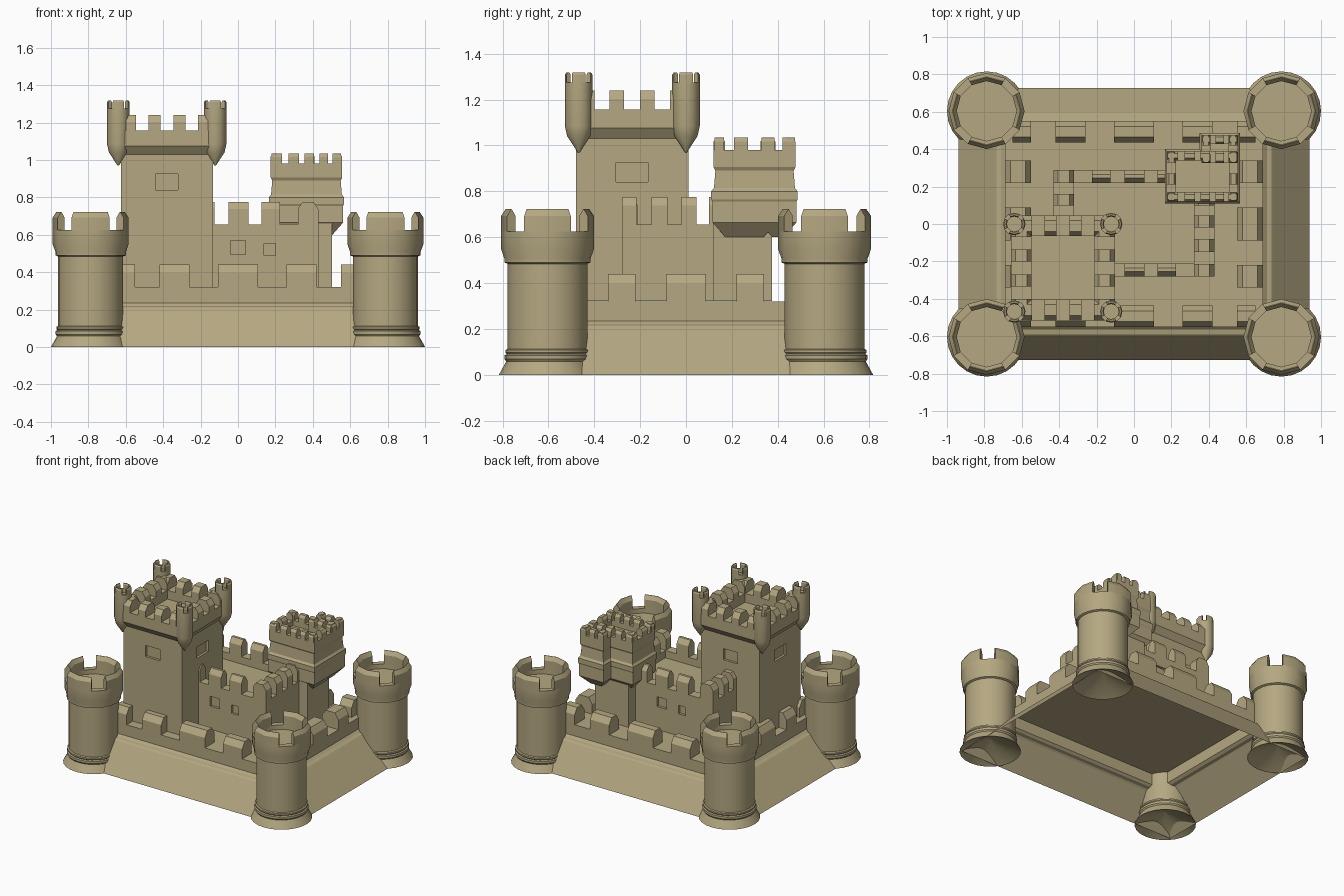
import bpy, bmesh, math

if "Cube" in bpy.data.objects:
    bpy.data.objects.remove(bpy.data.objects["Cube"])

STONE = bpy.data.materials.new("stone")
STONE.diffuse_color = (0.46, 0.39, 0.22, 1)
STONE.use_nodes = True
STONE.node_tree.nodes["Principled BSDF"].inputs["Base Color"].default_value = STONE.diffuse_color


def finish(name, bm, smooth=False):
    bmesh.ops.recalc_face_normals(bm, faces=bm.faces)
    me = bpy.data.meshes.new(name)
    bm.to_mesh(me)
    bm.free()
    ob = bpy.data.objects.new(name, me)
    bpy.context.collection.objects.link(ob)
    me.materials.append(STONE)
    if smooth:
        bpy.ops.object.select_all(action='DESELECT')
        ob.select_set(True)
        bpy.context.view_layer.objects.active = ob
        bpy.ops.object.shade_smooth_by_angle(angle=math.radians(31))
    return ob


def add_loft(bm, rings, bottom=True, top=True):
    """Skin a stack of closed rings of points."""
    vs = [[bm.verts.new(p) for p in r] for r in rings]
    n = len(vs[0])
    for a, b in zip(vs, vs[1:]):
        for i in range(n):
            j = (i + 1) % n
            bm.faces.new((a[i], a[j], b[j], b[i]))
    if bottom:
        bm.faces.new(vs[0][::-1])
    if top:
        bm.faces.new(vs[-1])


def rect(x0, x1, y0, y1, z, o=0):
    return [(x0 - o, y0 - o, z), (x1 + o, y0 - o, z), (x1 + o, y1 + o, z), (x0 - o, y1 + o, z)]


def add_box(bm, x0, x1, y0, y1, z0, z1):
    add_loft(bm, [rect(x0, x1, y0, y1, z0), rect(x0, x1, y0, y1, z1)])


def merlon_section(a, b, z1, z2, ch):
    """Battlement cross-section with both upper edges chamfered."""
    return [(a, z1), (b, z1), (b, z2 - ch * 1.5), (b - ch, z2), (a + ch, z2), (a, z2 - ch * 1.5)]


def parapet(name, box, t, z, xs, ys, ch):
    """Rectangular parapet: box limits, (x, y) thickness, z = base, gap and merlon heights."""
    x0, x1, y0, y1 = box
    tx, ty = t
    z0, z1, z2 = z
    bm = bmesh.new()
    if z1 > z0:
        loops = [rect(x0, x1, y0, y1, z0), rect(x0, x1, y0, y1, z1),
                 rect(x0 + tx, x1 - tx, y0 + ty, y1 - ty, z1),
                 rect(x0 + tx, x1 - tx, y0 + ty, y1 - ty, z0)]
        add_loft(bm, loops + loops[:1], False, False)
        bmesh.ops.remove_doubles(bm, verts=bm.verts, dist=1e-5)
    for a, b in ((y0, y0 + ty), (y1 - ty, y1)):
        for lo, hi in xs:
            sec = merlon_section(a, b, z1, z2, ch)
            add_loft(bm, [[(x, p, q) for p, q in sec] for x in (lo, hi)])
    for a, b in ((x0, x0 + tx), (x1 - tx, x1)):
        for lo, hi in ys:
            sec = merlon_section(a, b, z1, z2, ch)
            add_loft(bm, [[(p, y, q) for p, q in sec] for y in (lo, hi)])
    return finish(name, bm)


def round_tower(name, cx, cy, profile, rin, rout, z1, z2, ch, z_facet, n=24):
    """Lathed tower, twelve-sided above z_facet, with four arc-shaped merlons facing the axes."""
    def pt(r, z, a):
        return (cx + r * math.cos(a), cy + r * math.sin(a), z)
    bm = bmesh.new()
    step = 2 * math.pi / n
    flat = math.cos(step)
    add_loft(bm, [[pt(r * (flat if i % 2 and z > z_facet else 1), z, i * step)
                   for i in range(n)] for r, z in profile])
    sec = merlon_section(rin, rout, z1, z2, ch)
    for k in range(4):
        add_loft(bm, [[pt(r, z, k * math.pi / 2 + d * math.pi / 6) for r, z in sec]
                      for d in (-1, 0, 1)])
    return finish(name, bm, True)


def cut_windows(target, boxes):
    bm = bmesh.new()
    for b in boxes:
        add_box(bm, *b)
    cutter = finish(target.name + "_window_cutter", bm)
    cutter.hide_render = True
    cutter.hide_viewport = True
    mod = target.modifiers.new("windows", 'BOOLEAN')
    mod.operation = 'DIFFERENCE'
    mod.object = cutter


def mirrored(spans):
    return spans + [(-b, -a) for a, b in spans if a > 0]


# Sloped plinth, ledge and outer wall (open underneath, flat courtyard on top)
bm = bmesh.new()
add_loft(bm, [rect(-x, x, -y, y, z) for x, y, z in
              ((.937, .727, 0), (.745, .6, .205), (.735, .59, .215), (.71, .565, .22),
               (.69, .55, .235), (.69, .55, .32))], bottom=False)
finish("plinth_and_wall", bm)
parapet("outer_battlements", (-.69, .69, -.55, .55), (.14, .115), (.32, .32, .44),
        mirrored([(-.107, .107), (.26, .42), (.55, .65)]),
        mirrored([(-.087, .087), (.22, .34)]), .03)

# Corner towers, hollowed by a shallow cone underneath
corner_profile = [(.003, .1), (.212, 0), (.18, .058), (.187, .068), (.187, .085), (.178, .09),
                  (.183, .097), (.183, .108), (.174, .113), (.174, .484), (.188, .49),
                  (.188, .507), (.203, .55), (.203, .625), (.16, .625), (.16, .59)]
for side, sx in (("left", -1), ("right", 1)):
    for end, sy in (("front", -1), ("back", 1)):
        round_tower(f"corner_tower_{end}_{side}", sx * .788, sy * .604, corner_profile,
                    .16, .203, .625, .722, .02, .52)

# Keep with flared head
KX, KY = -.38, -.235
bm = bmesh.new()
body = (-.626, -.134, -.48, .01)
head = (-.658, -.102, -.515, .045)
add_loft(bm, [rect(*body, .321), rect(*body, 1.03), rect(*head, 1.075), rect(*head, 1.09)])
keep = finish("keep", bm)
cut_windows(keep, [(KX - .06, KX + .06, -.5, -.462, .84, .925),
                   (KX - .06, KX + .06, -.008, .03, .84, .925),
                   (-.152, -.1, KY - .07, KY + .07, .84, .925),
                   (-.66, -.608, KY - .07, KY + .07, .84, .925)])
spans = mirrored([(.035, .098), (.165, .22)])
parapet("keep_battlements", head, (.11, .11), (1.09, 1.157, 1.24),
        [(KX + a, KX + b) for a, b in spans], [(KY + a, KY + b) for a, b in spans], .025)

# Small turrets hanging on the keep corners
turret_profile = [(.004, .97), (.05, 1.04), (.06, 1.085), (.06, 1.275), (.04, 1.275), (.04, 1.25)]
for i, (x, y) in enumerate([(-.64, -.468), (-.122, -.468), (-.64, 0), (-.122, 0)]):
    round_tower(f"keep_turret_{i + 1}", x, y, turret_profile, .04, .06, 1.275, 1.318, .006, 0)

# Inner hall
hall_box = (-.43, .43, -.28, .29)
bm = bmesh.new()
add_box(bm, *hall_box, .321, .6)
hall = finish("hall", bm)
cut_windows(hall, [(-.04, .04, -.3, -.262, .495, .57), (.14, .2, -.3, -.262, .488, .553),
                   (-.04, .04, .272, .31, .495, .57), (-.2, -.14, .272, .31, .488, .553)])
parapet("hall_battlements", hall_box, (.11, .07), (.6, .655, .775),
        mirrored([(-.05, .055), (.125, .225)]),
        [(-.28, -.215), (-.15, -.08), (-.02, .045), (.1, .16), (.22, .29)], .025)

# Watch tower: narrow shaft and stepped overhanging head with a smaller annex
bm = bmesh.new()
add_box(bm, .22, .502, .118, .375, .321, .7)
finish("watch_tower_shaft", bm)
cap_profile = [(-.062, .6), (-.005, .665), (-.005, .755), (0, .765), (0, .8),
               (-.012, .815), (-.018, .89), (-.01, .905), (-.01, .94)]
for name, box, xs, ys in (
        ("watch_tower_head", (.165, .567, .11, .4),
         [(.18, .235), (.27, .325), (.355, .405), (.435, .48), (.505, .55)],
         [(.125, .165), (.21, .27), (.33, .385)]),
        ("watch_tower_annex", (.35, .566, .315, .487),
         [(.365, .405), (.435, .48), (.51, .55)],
         [(.33, .375), (.42, .475)])):
    bm = bmesh.new()
    add_loft(bm, [rect(*box, z, o) for o, z in cap_profile])
    finish(name, bm)
    x0, x1, y0, y1 = box
    parapet(name + "_battlements", (x0 + .01, x1 - .01, y0 + .01, y1 - .01), (.05, .05),
            (.94, .98, 1.035), xs, ys, .012)
